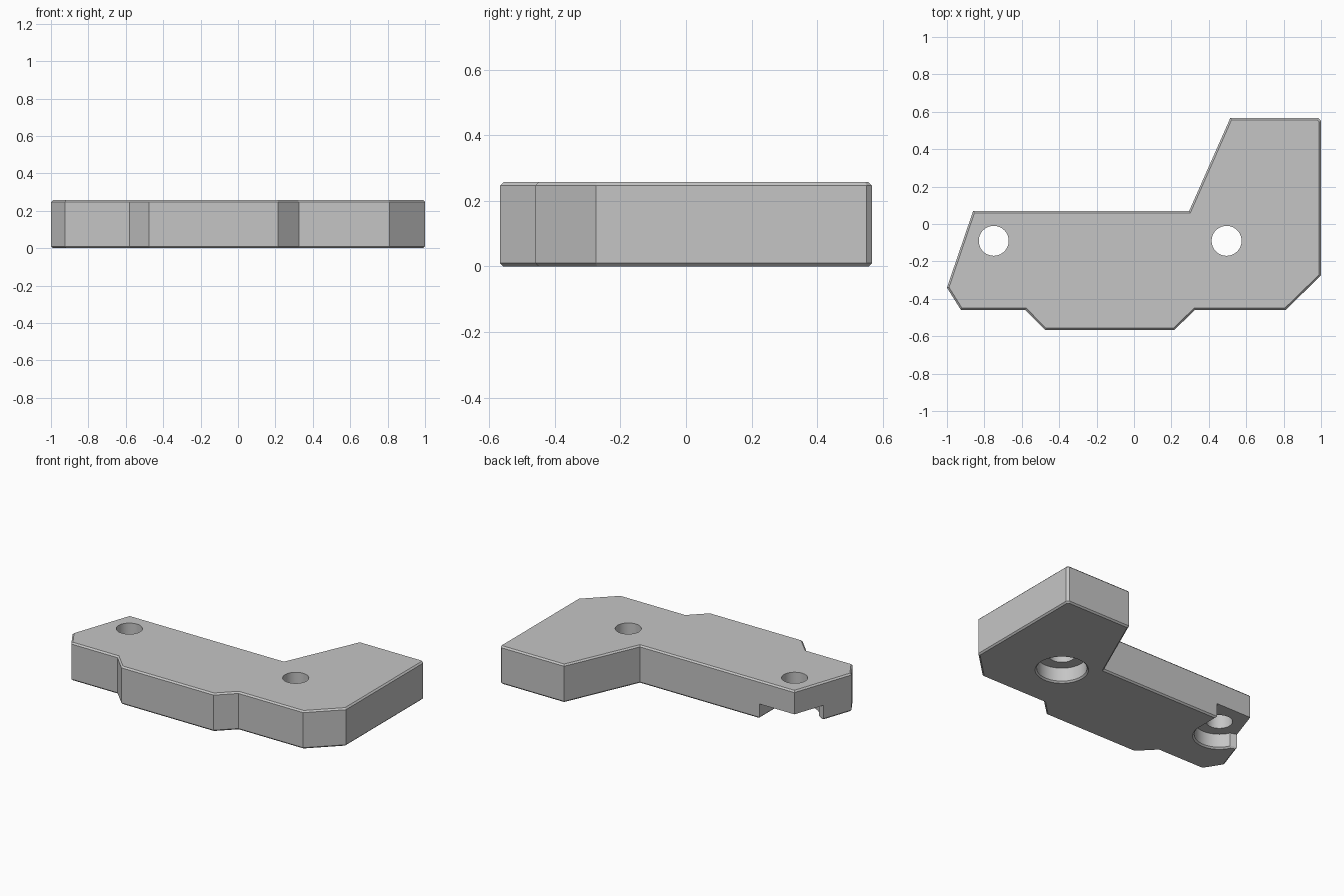
import bpy, bmesh, math
from mathutils import Vector

cube = bpy.data.objects.get("Cube")
if cube:
    bpy.data.objects.remove(cube, do_unlink=True)

HEIGHT = 0.257
CHAMFER = 0.01
BORE_R = 0.152
BORE_DEPTH = 0.1
HOLES = [Vector((-0.75, -0.09)), Vector((0.495, -0.09))]

# Flat grey finish
grey = bpy.data.materials.new("light_grey")
grey.use_nodes = True
colour = (0.56, 0.56, 0.56, 1)
grey.diffuse_color = colour
bsdf = next(n for n in grey.node_tree.nodes if n.type == "BSDF_PRINCIPLED")
bsdf.inputs["Base Color"].default_value = colour


def prism(name, profile, rings, centre=(0, 0), bevel=0):
    """Loft a flat profile through (height, scale) rings and cap both ends."""
    bm = bmesh.new()
    loops = [[bm.verts.new((centre[0] + x * s, centre[1] + y * s, z)) for x, y in profile]
             for z, s in rings]
    n = len(profile)
    for low, high in zip(loops, loops[1:]):
        for i in range(n):
            j = (i + 1) % n
            bm.faces.new((low[i], low[j], high[j], high[i]))
    bm.faces.new(loops[0][::-1])
    bm.faces.new(loops[-1])
    bmesh.ops.recalc_face_normals(bm, faces=bm.faces)
    if bevel:
        rims = [e for e in bm.edges if abs(e.verts[0].co.z - e.verts[1].co.z) < 1e-5]
        bmesh.ops.bevel(bm, geom=rims, offset=bevel, segments=1, affect="EDGES")
    mesh = bpy.data.meshes.new(name)
    bm.to_mesh(mesh)
    bm.free()
    mesh.materials.append(grey)
    obj = bpy.data.objects.new(name, mesh)
    bpy.context.collection.objects.link(obj)
    return obj


def arc(radius, start, end, steps):
    angles = [math.radians(start + (end - start) * i / steps) for i in range(steps + 1)]
    return [(radius * math.cos(a), radius * math.sin(a)) for a in angles]


# Plate with chamfered rims and one clipped corner
outline = [(-1, -0.34), (-0.925, -0.46), (-0.58, -0.46), (-0.475, -0.567),
           (0.215, -0.567), (0.325, -0.46), (0.81, -0.46), (1, -0.275),
           (1, 0.551), (0.984, 0.567), (0.515, 0.567), (0.295, 0.07), (-0.86, 0.07)]
plate = prism("bracket_plate", outline, [(0, 1), (HEIGHT, 1)], bevel=CHAMFER)

# Bolt holes, a round counterbore, and one open to the narrow end's corner
circle = arc(1, 0, 360, 64)[:-1]
open_bore = arc(BORE_R, 205, 360, 32) + [(BORE_R, 0.4), (-0.55, 0.4), (-0.52, 0.065)]
flare = 1 + 0.01 / BORE_R
bore_rings = [(-0.05, flare), (0, flare), (0.01, 1), (BORE_DEPTH, 1)]
cutters = [prism("bolt_hole_cutter", [(x * 0.08, y * 0.08) for x, y in circle],
                 [(0.05, 1), (0.4, 1)], c) for c in HOLES]
cutters.append(prism("open_bore_cutter", open_bore, bore_rings, HOLES[0]))
cutters.append(prism("round_bore_cutter", [(x * BORE_R, y * BORE_R) for x, y in circle],
                     bore_rings, HOLES[1]))

bpy.context.view_layer.objects.active = plate
for cutter in cutters:
    cutter.hide_render = True
    mod = plate.modifiers.new(cutter.name, "BOOLEAN")
    mod.operation = "DIFFERENCE"
    mod.solver = "EXACT"
    mod.object = cutter
    bpy.ops.object.modifier_apply(modifier=mod.name)
    bpy.data.objects.remove(cutter, do_unlink=True)

# Smooth bore walls, crisp edges elsewhere
bpy.ops.object.select_all(action="DESELECT")
plate.select_set(True)
bpy.ops.object.shade_smooth_by_angle(angle=math.radians(25))
